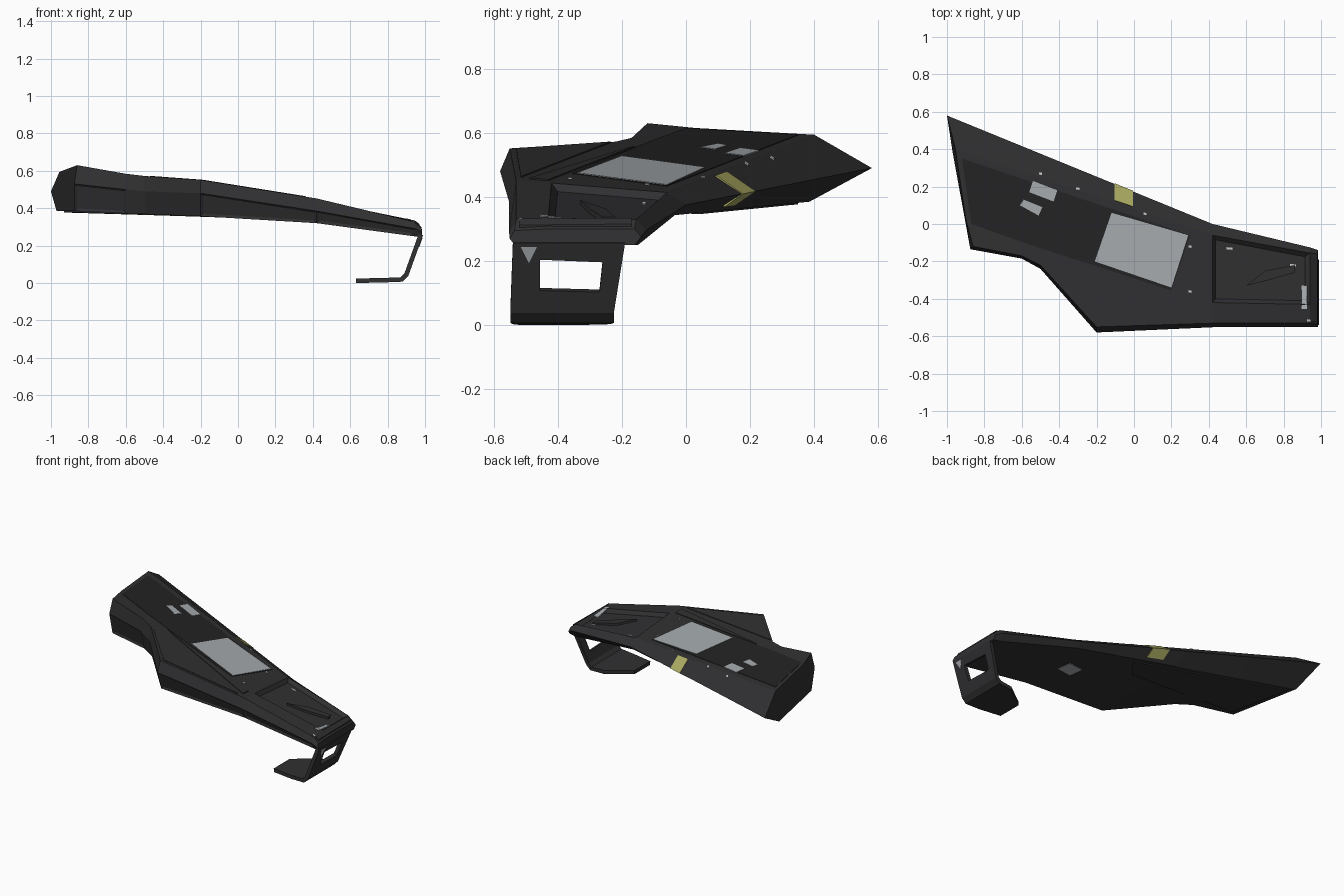
import bpy, bmesh
from mathutils import Vector
from mathutils.bvhtree import BVHTree

if "Cube" in bpy.data.objects:
    bpy.data.objects.remove(bpy.data.objects["Cube"])


def material(name, r, g, b):
    m = bpy.data.materials.new(name)
    m.diffuse_color = (r, g, b, 1)
    m.use_nodes = True
    m.node_tree.nodes["Principled BSDF"].inputs["Base Color"].default_value = m.diffuse_color
    return m


DARK = material("dark_hull", .03, .03, .032)
BLACK = material("black_panel", .017, .017, .018)
GREY = material("grey_panel", .38, .41, .43)
YELLOW = material("yellow_marker", .42, .42, .13)
WHITE = material("white_light", .7, .7, .7)


def finish(name, bm, mat):
    bmesh.ops.recalc_face_normals(bm, faces=bm.faces[:])
    mesh = bpy.data.meshes.new(name)
    bm.to_mesh(mesh)
    ob = bpy.data.objects.new(name, mesh)
    bpy.context.collection.objects.link(ob)
    mesh.materials.append(mat)
    return ob


def loft(bm, rings):
    """Skin closed rings; returns quads[station][side]."""
    vs = [[bm.verts.new(p) for p in r] for r in rings]
    n = len(vs[0])
    quads = [[bm.faces.new((a[i], a[(i + 1) % n], b[(i + 1) % n], b[i])) for i in range(n)]
             for a, b in zip(vs, vs[1:])]
    bm.faces.new(vs[0])
    bm.faces.new(vs[-1][::-1])
    return quads


def top(x, y):
    return .49 - .1576 * (x + .12) - .08 * (y - .06)


# Straight leading edge lines shared by the inner stations
LEAD = ((-1, .58, .49), (.42, 0, .375))
UPPER = ((-.955, .40, .594), (.42, -.06, .414))
LOWER = ((-.97, .385, .385), (.42, -.035, .343))


def along(line, x):
    a, b = Vector(line[0]), Vector(line[1])
    return a.lerp(b, max(0, (x - a.x) / (b.x - a.x)))


def station(x, crease_y, rear_y, mid, low):
    return [along(LEAD, x), along(UPPER, x), (x, crease_y, top(x, crease_y)),
            (x, rear_y, top(x, rear_y)), (x, mid[0], mid[1]), (x, low[0], low[1]),
            along(LOWER, x)]


# Main wing hull
rings = [
    [LEAD[0], UPPER[0], (-.90, .03, .615), (-.86, -.12, .63), (-.875, -.135, .53),
     (-.875, -.10, .385), LOWER[0]],
    station(-.6, -.08, -.17, (-.185, .50), (-.15, .372)),
    station(-.5, -.113, -.22, (-.24, .49), (-.21, .368)),
    station(-.2, -.213, -.55, (-.58, .48), (-.54, .357)),
    station(.42, -.42, -.53, (-.552, .385), (-.53, .32)),
    [(.94, -.125, .295), (.94, -.155, .33), (.94, -.43, .335), (.94, -.53, .328),
     (.95, -.552, .29), (.94, -.53, .25), (.94, -.15, .25)],
    [(.985, -.14, .275), (.98, -.16, .3), (.98, -.43, .3), (.98, -.535, .295),
     (.985, -.55, .27), (.985, -.535, .25), (.985, -.16, .25)],
]
bm = bmesh.new()
quads = loft(bm, rings)
# Sunken outer deck and shallow rear pockets
bmesh.ops.inset_individual(bm, faces=[quads[4][1]], thickness=.045, depth=0)
bmesh.ops.inset_individual(bm, faces=[quads[4][1]], thickness=.03, depth=-.022)
pockets = [quads[0][4], quads[3][4], quads[4][4]]
bmesh.ops.inset_individual(bm, faces=pockets, thickness=.018, depth=-.008)
hull = finish("wing_hull", bm, DARK)
bm = bmesh.new()
bm.from_mesh(hull.data)
bvh = BVHTree.FromBMesh(bm)
bm.free()


def plate(name, pts, mat, height=.003, side=1):
    """Thin panel dropped on the hull's upper (1) or lower (-1) surface."""
    bm = bmesh.new()
    rings = [[], []]
    for x, y in pts:
        hit = bvh.ray_cast(Vector((x, y, 2 * side)), Vector((0, 0, -side)))[0]
        rings[0].append((x, y, hit.z - .004 * side))
        rings[1].append((x, y, hit.z + height * side))
    loft(bm, rings)
    return finish(name, bm, mat)


# Upper skin panels and windows
plate("dark_deck", [(-.92, .35), (.3, -.06), (.2, -.355), (-.56, -.11), (-.87, .0)], BLACK, .002)
plate("rear_flap", [(-.47, -.235), (-.19, -.53), (.36, -.515)], DARK, .004)
plate("side_strip", [(-.42, -.16), (-.36, -.19), (.38, -.49), (.38, -.43)], DARK, .004)
plate("large_window", [(-.12, .06), (.29, -.06), (.2, -.34), (-.21, -.2)], GREY, .004)
plate("small_window_a", [(-.54, .23), (-.41, .18), (-.43, .12), (-.56, .17)], GREY, .004)
plate("small_window_b", [(-.59, .13), (-.49, .09), (-.51, .045), (-.61, .1)], GREY, .004)
plate("tip_window", [(.895, -.33), (.925, -.33), (.925, -.455), (.895, -.455)], GREY, .004)
plate("deck_wedge", [(.60, -.33), (.70, -.25), (.86, -.22), (.86, -.26), (.72, -.30)], DARK, .014)
plate("tip_rim", [(.945, -.17), (.97, -.17), (.97, -.52), (.945, -.52)], DARK, .008)

# Underside panels
plate("belly_plate", [(-.93, .35), (.05, .05), (-.05, -.08), (-.84, -.07)], DARK, .007, -1)
plate("belly_window", [(.23, -.22), (.34, -.2), (.36, -.29), (.25, -.31)], GREY, .004, -1)

# Small lights
for i, (x, y, w) in enumerate([(-.5, .27, .009), (-.3, .19, .009), (.06, .055, .008),
                               (.3, -.12, .008), (.3, -.36, .008), (.51, -.13, .016),
                               (.85, -.22, .016), (.935, -.515, .009)]):
    plate(f"light_{i}", [(x - w, y - .005), (x + w, y - .008), (x + w, y + .004),
                         (x - w, y + .006)], WHITE, .004)

# Yellow marker wrapped round the leading edge
bm = bmesh.new()
sections = []
for xu, xl in ((-.105, -.105), (-.005, -.005)):
    u, l, d = along(UPPER, xu), along(LEAD, xl), along(LOWER, xl)
    out = Vector((0, .004, 0))
    rise = Vector((0, .002, .004))
    sections.append([l + out, l.lerp(u, .9) + rise, l.lerp(u, .9) - rise * 3,
                     l.lerp(d, .7) + Vector((0, -.01, .02)),
                     l.lerp(d, .7) + Vector((0, .002, -.004))])
loft(bm, sections)
finish("edge_marker", bm, YELLOW)


# Bent winglet: framed upright running into a tapering foot
def lean(y, z):
    return (.895 + (z - .03) * .36, y, z)


bm = bmesh.new()
outer = [bm.verts.new(lean(*p)) for p in ((-.54, .26), (-.19, .26), (-.225, .045), (-.548, .045))]
inner = [bm.verts.new(lean(*p)) for p in ((-.455, .208), (-.26, .2), (-.27, .107), (-.455, .112))]
for i in range(4):
    j = (i + 1) % 4
    bm.faces.new((outer[i], outer[j], inner[j], inner[i]))
back, front = outer[2], outer[3]
for x, z, y0, y1 in ((.875, .019, -.548, -.225), (.78, .015, -.54, -.235), (.63, .012, -.515, -.345)):
    f, b = bm.verts.new((x, y0, z)), bm.verts.new((x, y1, z))
    bm.faces.new((front, back, b, f))
    front, back = f, b
winglet = finish("winglet", bm, DARK)
mod = winglet.modifiers.new("thickness", 'SOLIDIFY')
mod.thickness, mod.offset = .024, 0
mod.use_even_offset = True

# Light triangle on the outer side of the winglet
bm = bmesh.new()
tri = [(-.515, .243), (-.465, .243), (-.49, .193)]
loft(bm, [[Vector(lean(*p)) + Vector((dx, 0, 0)) for p in tri] for dx in (.008, .016)])
finish("winglet_triangle", bm, GREY)
